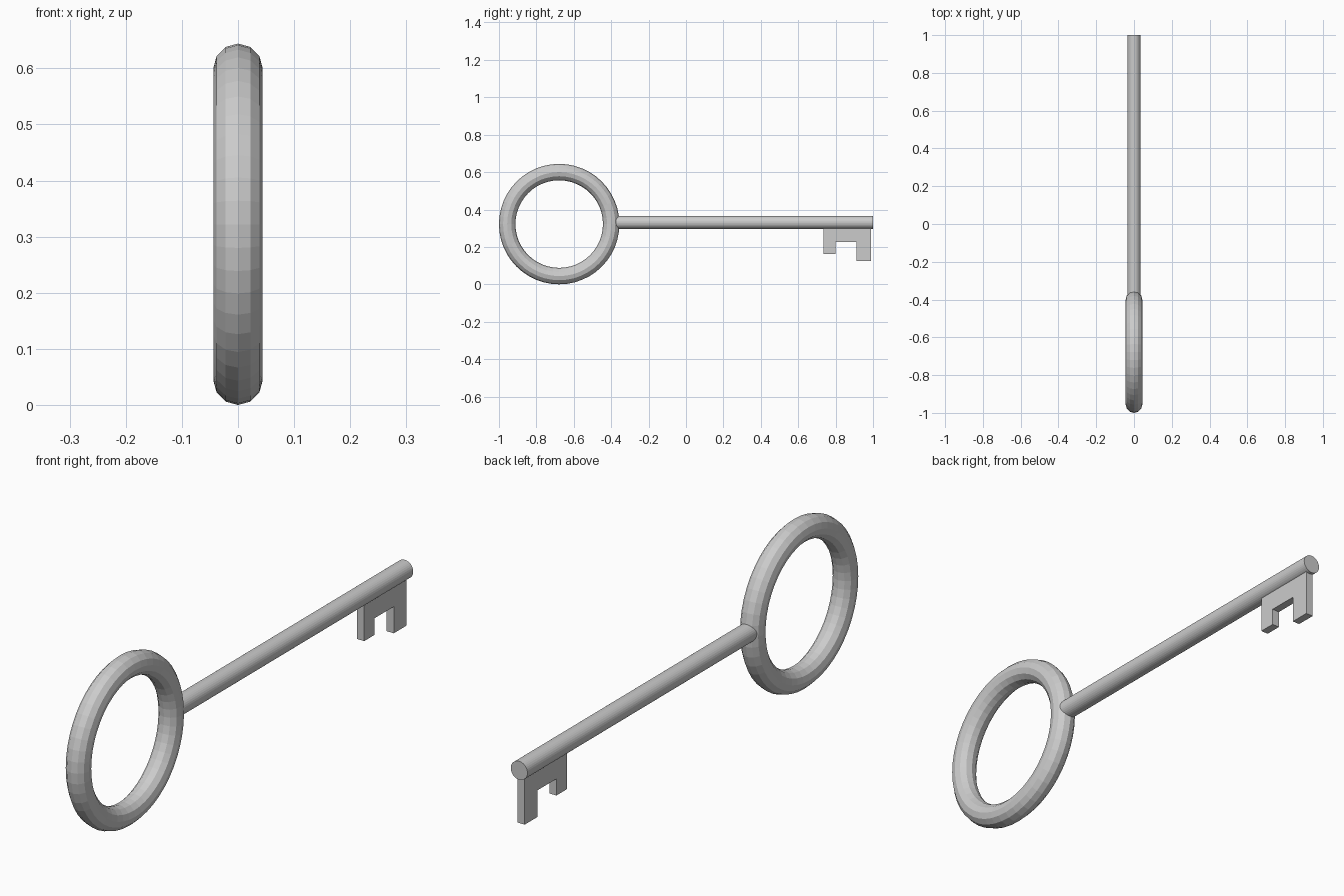
import bpy, bmesh
from math import pi

if "Cube" in bpy.data.objects:
    bpy.data.objects.remove(bpy.data.objects["Cube"])

RING_Z = 0.322
SHAFT_Z = 0.331

# Ring handle, standing in the YZ plane
bpy.ops.mesh.primitive_torus_add(major_segments=48, minor_segments=12,
                                 major_radius=0.278, minor_radius=0.044,
                                 location=(0, -0.678, RING_Z), rotation=(0, pi / 2, 0))
bpy.context.object.name = "ring_handle"

# Round shaft, starting inside the ring tube
y0, y1 = -0.395, 1.0
bpy.ops.mesh.primitive_cylinder_add(vertices=32, radius=0.035, depth=y1 - y0,
                                    location=(0, (y0 + y1) / 2, SHAFT_Z),
                                    rotation=(pi / 2, 0, 0))
bpy.context.object.name = "shaft"

# Key bit: two-toothed profile (y, z) extruded along x
profile = [(0.735, 0.315), (0.735, 0.163), (0.798, 0.163), (0.798, 0.226),
           (0.912, 0.226), (0.912, 0.125), (0.988, 0.125), (0.988, 0.315)]
thickness = 0.03
bm = bmesh.new()
face = bm.faces.new([bm.verts.new((-thickness / 2, y, z)) for y, z in profile])
ext = bmesh.ops.extrude_face_region(bm, geom=[face], use_keep_orig=True)
bmesh.ops.translate(bm, vec=(thickness, 0, 0),
                    verts=[g for g in ext["geom"] if isinstance(g, bmesh.types.BMVert)])
bmesh.ops.recalc_face_normals(bm, faces=bm.faces)
mesh = bpy.data.meshes.new("key_bit")
bm.to_mesh(mesh)
bm.free()
bpy.context.collection.objects.link(bpy.data.objects.new("key_bit", mesh))
